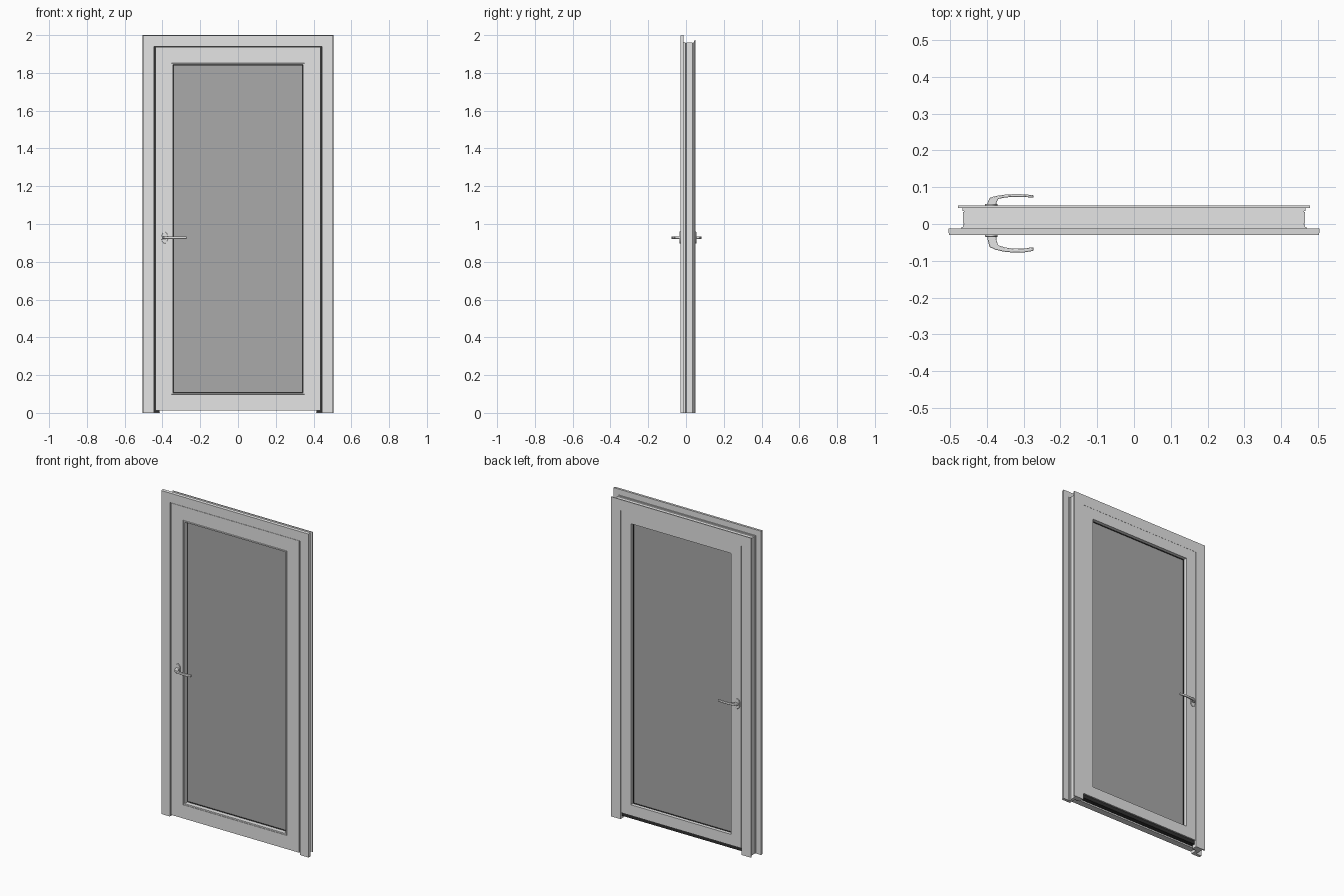
import bpy, bmesh, math

if "Cube" in bpy.data.objects:
    bpy.data.objects.remove(bpy.data.objects["Cube"])


def material(name, v):
    m = bpy.data.materials.new(name)
    m.diffuse_color = (v, v, v, 1)
    m.use_nodes = True
    m.node_tree.nodes["Principled BSDF"].inputs["Base Color"].default_value = m.diffuse_color
    return m


GREY = material("light grey metal", 0.78)
GLASS = material("grey glass", 0.40)
BLACK = material("black rubber", 0.03)


def finish(name, bm, mat):
    bmesh.ops.recalc_face_normals(bm, faces=bm.faces)
    me = bpy.data.meshes.new(name)
    bm.to_mesh(me)
    bm.free()
    me.materials.append(mat)
    ob = bpy.data.objects.new(name, me)
    bpy.context.collection.objects.link(ob)
    return ob


def rail(name, profile, hw, z0, z1, mat, closed=True):
    """Sweep an (inset, y) profile with mitred corners round a rectangle,
    or round its sides and top only when not closed."""
    bm = bmesh.new()
    rings = []
    for sx, top in ((-1, 0), (-1, 1), (1, 1), (1, 0)):
        ring = []
        for i, y in profile:
            z = z1 - i if top else (z0 + i if closed else z0)
            ring.append(bm.verts.new((sx * (hw - i), y, z)))
        rings.append(ring)
    n = len(profile)
    for a in range(4 if closed else 3):
        r, s = rings[a], rings[(a + 1) % 4]
        for k in range(n):
            j = (k + 1) % n
            bm.faces.new((r[k], r[j], s[j], s[k]))
    if not closed:
        bm.faces.new(rings[0])
        bm.faces.new(rings[3])
    return finish(name, bm, mat)


def rect(i0, i1, y0, y1):
    return [(i0, y0), (i1, y0), (i1, y1), (i0, y1)]


# Fixed frame: wide front flange, grooved body, narrow back flange, inner stop
rail("door_frame", [
    (0.002, -0.030), (0.0, -0.012), (0.036, -0.012), (0.036, -0.008),
    (0.040, -0.008), (0.040, -0.002), (0.043, -0.001), (0.043, 0.001),
    (0.040, 0.002), (0.040, 0.032), (0.043, 0.033), (0.043, 0.035),
    (0.039, 0.036), (0.039, 0.043), (0.026, 0.044), (0.026, 0.050),
    (0.092, 0.050), (0.092, 0.018), (0.060, 0.018), (0.060, -0.030)],
    0.505, 0.0, 2.0, GREY, closed=False)
rail("frame_seal", rect(0.060, 0.088, 0.012, 0.018), 0.505, 0.002, 2.0, BLACK, closed=False)

# Hinged leaf with a rebated edge
HW, Z0, Z1 = 0.438, 0.012, 1.938
rail("door_leaf", [
    (0, -0.029), (0, 0.010), (0.028, 0.010), (0.028, 0.049),
    (0.095, 0.049), (0.095, 0.026), (0.084, 0.026), (0.084, -0.029)],
    HW, Z0, Z1, GREY)
rail("glazing_bead", [
    (0.084, -0.026), (0.086, -0.026), (0.087, -0.029), (0.094, -0.029),
    (0.095, -0.027), (0.095, -0.002), (0.084, -0.002)], HW, Z0, Z1, GREY)
rail("glass_seal", rect(0.088, 0.098, -0.004, 0.028), HW, Z0, Z1, BLACK)


def box(name, x0, x1, y0, y1, z0, z1, mat):
    bm = bmesh.new()
    bmesh.ops.create_cube(bm, size=1)
    for v in bm.verts:
        v.co = (x1 if v.co.x > 0 else x0, y1 if v.co.y > 0 else y0,
                z1 if v.co.z > 0 else z0)
    return finish(name, bm, mat)


# Glass pane and the dark seal under the leaf
box("glass_pane", -0.346, 0.346, 0.0, 0.024, 0.104, 1.846, GLASS)
box("bottom_seal", -0.41, 0.41, 0.014, 0.040, 0.018, 0.040, BLACK)


def prism(name, pts, offset):
    """Extrude a closed outline by an offset vector."""
    bm = bmesh.new()
    f = bm.faces.new([bm.verts.new(p) for p in pts])
    out = bmesh.ops.extrude_face_region(bm, geom=[f])
    bmesh.ops.translate(bm, vec=offset,
                        verts=[g for g in out["geom"] if isinstance(g, bmesh.types.BMVert)])
    return finish(name, bm, GREY)


def soften(ob, width):
    b = ob.modifiers.new("bevel", "BEVEL")
    b.width, b.segments, b.limit_method = width, 2, "ANGLE"
    b.angle_limit = math.radians(40)
    bpy.ops.object.select_all(action="DESELECT")
    ob.select_set(True)
    bpy.context.view_layer.objects.active = ob
    bpy.ops.object.shade_smooth_by_angle(angle=math.radians(35))


# Lever handles: (x, distance from the leaf) outline, used on both faces
LEVER = [(-0.400, 0), (-0.397, 0.018), (-0.392, 0.034), (-0.376, 0.041),
         (-0.355, 0.046), (-0.325, 0.049), (-0.297, 0.048), (-0.273, 0.044),
         (-0.273, 0.034), (-0.297, 0.037), (-0.325, 0.038), (-0.350, 0.035),
         (-0.369, 0.029), (-0.373, 0.018), (-0.375, 0)]
HZ = 0.928
for side, y, sy in (("front", -0.029, -1), ("back", 0.049, 0.66)):
    lever = prism(side + "_handle_lever", [(x, y + sy * d, HZ - 0.007) for x, d in LEVER],
                  (0, 0, 0.014))
    soften(lever, 0.002)
    # Oval plate behind the lever
    oval = []
    for k in range(32):
        a = math.tau * k / 32
        oval.append((-0.388 + 0.017 * math.cos(a), y, HZ + 0.031 * math.sin(a)))
    plate = prism(side + "_handle_plate", oval, (0, math.copysign(0.006, sy), 0))
    soften(plate, 0.0015)
